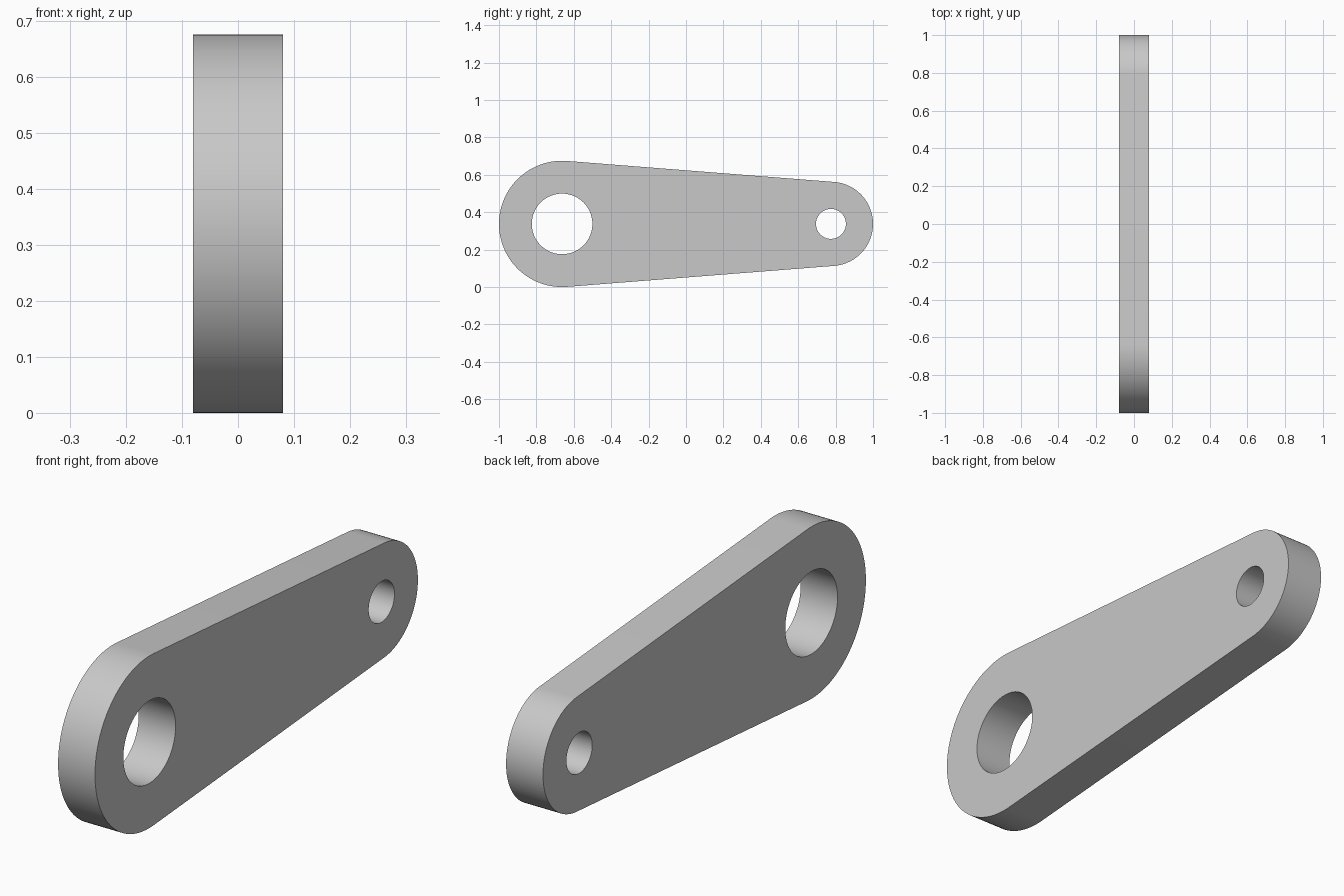
import bpy
import bmesh
from math import asin, cos, sin, pi, radians

cube = bpy.data.objects.get("Cube")
if cube:
    bpy.data.objects.remove(cube, do_unlink=True)

THICK = 0.16
BIG_R, SMALL_R = 0.3375, 0.225
BIG_HOLE, SMALL_HOLE = 0.162, 0.08
BIG_Y, SMALL_Y = -1 + BIG_R, 1 - SMALL_R
MID_Z = BIG_R

# Plain grey metal
grey = bpy.data.materials.new("grey_metal")
grey.use_nodes = True
colour = (0.58, 0.58, 0.58, 1)
grey.diffuse_color = colour
grey.node_tree.nodes["Principled BSDF"].inputs["Base Color"].default_value = colour


def arc(y, radius, start, end, steps):
    """Points on an arc in the side plane, both ends included."""
    angles = [start + (end - start) * i / steps for i in range(steps + 1)]
    return [(-THICK / 2, y + radius * cos(a), MID_Z + radius * sin(a)) for a in angles]


def add_loop(bm, points):
    verts = [bm.verts.new(p) for p in points]
    return [bm.edges.new((v, verts[i - 1])) for i, v in enumerate(verts)]


# Tapered outline: two end arcs joined by their common tangents
tangent = pi / 2 - asin((BIG_R - SMALL_R) / (SMALL_Y - BIG_Y))
outline = arc(SMALL_Y, SMALL_R, -tangent, tangent, 48)
outline += arc(BIG_Y, BIG_R, tangent, 2 * pi - tangent, 64)

# Flat plate with two round holes, then extruded to its thickness
bm = bmesh.new()
edges = add_loop(bm, outline)
for y, radius in ((BIG_Y, BIG_HOLE), (SMALL_Y, SMALL_HOLE)):
    edges += add_loop(bm, arc(y, radius, 0, 2 * pi, 64)[:-1])
bmesh.ops.triangle_fill(bm, edges=edges, use_beauty=True, use_dissolve=False)
result = bmesh.ops.extrude_face_region(bm, geom=bm.faces[:], use_keep_orig=True)
moved = [g for g in result["geom"] if isinstance(g, bmesh.types.BMVert)]
bmesh.ops.translate(bm, verts=moved, vec=(THICK, 0, 0))
bmesh.ops.recalc_face_normals(bm, faces=bm.faces[:])

mesh = bpy.data.meshes.new("link_arm")
bm.to_mesh(mesh)
bm.free()
mesh.materials.append(grey)
link_arm = bpy.data.objects.new("link_arm", mesh)
bpy.context.collection.objects.link(link_arm)

# Smooth round walls, sharp rims
bpy.ops.object.select_all(action="DESELECT")
link_arm.select_set(True)
bpy.context.view_layer.objects.active = link_arm
bpy.ops.object.shade_smooth_by_angle(angle=radians(30))
